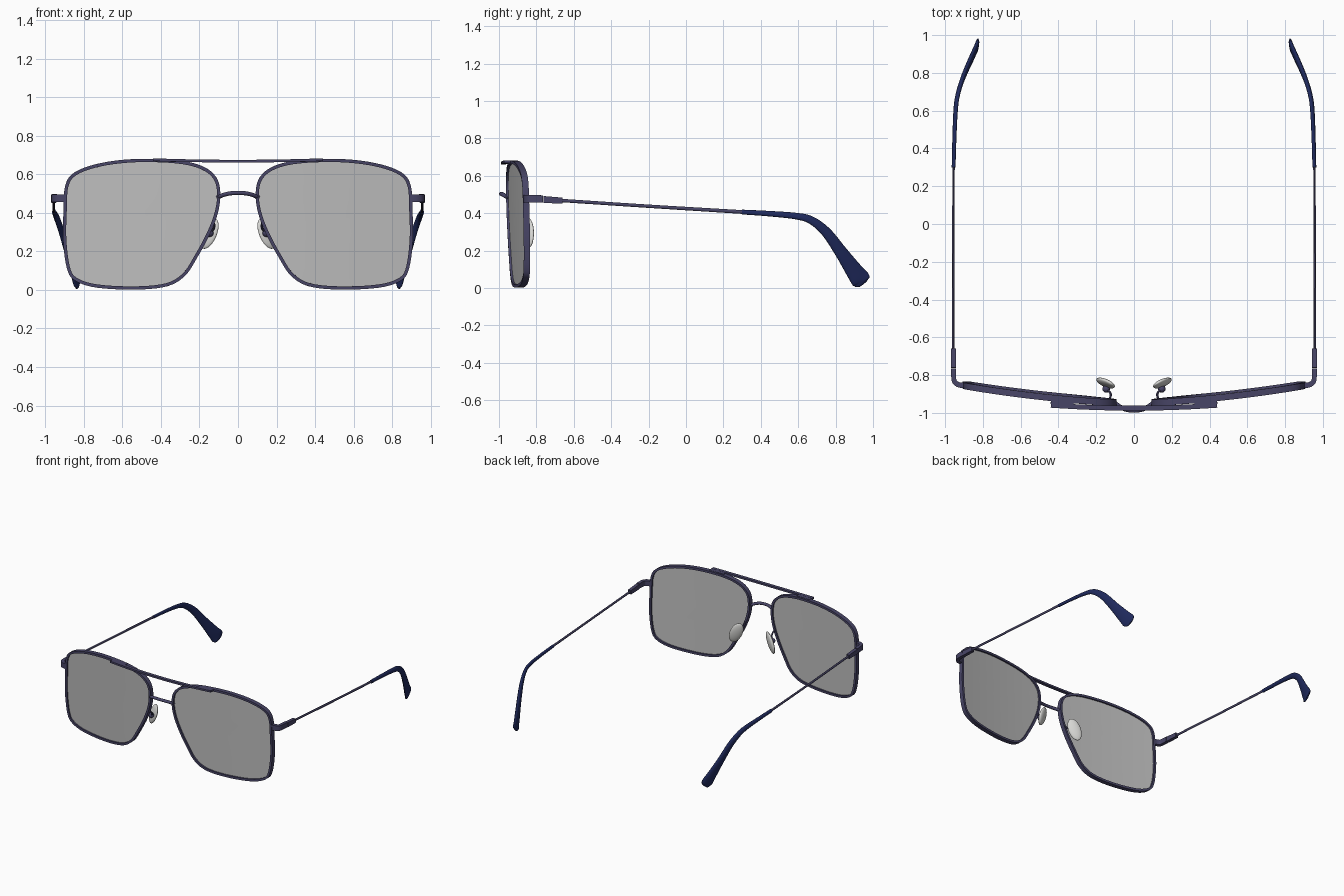
import bpy, bmesh, math
from mathutils import Vector, Matrix

cube = bpy.data.objects.get("Cube")
if cube:
    bpy.data.objects.remove(cube, do_unlink=True)


def material(name, color, roughness):
    mat = bpy.data.materials.new(name)
    mat.use_nodes = True
    mat.diffuse_color = (*color, 1)
    shader = mat.node_tree.nodes["Principled BSDF"]
    shader.inputs["Base Color"].default_value = (*color, 1)
    shader.inputs["Roughness"].default_value = roughness
    return mat


METAL = material("slate_violet_metal", (0.065, 0.06, 0.135), 0.4)
NAVY = material("navy_plastic", (0.014, 0.023, 0.11), 0.4)
LENS = material("grey_lens", (0.52, 0.52, 0.52), 0.3)
PAD = material("pale_pad", (0.68, 0.68, 0.66), 0.5)


def finish(name, bm, mat, angle=40):
    bmesh.ops.recalc_face_normals(bm, faces=bm.faces)
    mesh = bpy.data.meshes.new(name)
    bm.to_mesh(mesh)
    bm.free()
    mesh.materials.append(mat)
    obj = bpy.data.objects.new(name, mesh)
    bpy.context.collection.objects.link(obj)
    bpy.ops.object.select_all(action="DESELECT")
    obj.select_set(True)
    bpy.context.view_layer.objects.active = obj
    bpy.ops.object.shade_smooth_by_angle(angle=math.radians(angle))
    return obj


def spline(points, steps, closed=False):
    """Smooth curve through points of any dimension."""
    pts = [Vector(p) for p in points]
    n = len(pts)
    pick = (lambda i: pts[i % n]) if closed else (lambda i: pts[max(0, min(n - 1, i))])
    out = []
    for i in range(n if closed else n - 1):
        a, b, c, d = (pick(i + k) for k in (-1, 0, 1, 2))
        for s in range(steps):
            t = s / steps
            out.append(b + (c - a) * t / 2 + (a * 2 - b * 5 + c * 4 - d) * (t * t / 2)
                       + (b * 3 - a - c * 3 + d) * (t ** 3 / 2))
    return out if closed else out + [pts[-1]]


def sweep(name, path, ref, mat, sides=4, closed=False, angle=40):
    """Path entries hold x, y, z, size along ref, size across it."""
    bm = bmesh.new()
    rings, n = [], len(path)
    for i, p in enumerate(path):
        before = path[(i - 1) % n] if closed or i else p
        after = path[(i + 1) % n] if closed or i < n - 1 else p
        tangent = (after.xyz - before.xyz).normalized()
        a = Vector(ref)
        a = (a - tangent * a.dot(tangent)).normalized()
        b = tangent.cross(a)
        ring = []
        for k in range(sides):
            ang = math.tau * (k + 0.5) / sides
            ca, sa = math.cos(ang), math.sin(ang)
            grow = 0.5 / max(abs(ca), abs(sa)) if sides == 4 else 0.5
            ring.append(bm.verts.new(p.xyz + a * (ca * grow * p[3]) + b * (sa * grow * p[4])))
        rings.append(ring)
    for i in range(n if closed else n - 1):
        r, q = rings[i], rings[(i + 1) % n]
        for k in range(sides):
            m = (k + 1) % sides
            bm.faces.new((r[k], r[m], q[m], q[k]))
    if not closed:
        bm.faces.new(rings[0])
        bm.faces.new(rings[-1])
    return finish(name, bm, mat, angle)


def depth(x, z):
    """Wrapped front surface shared by lenses and rims."""
    u = x - 0.1
    return -0.945 + 0.06 * u + 0.065 * u * u + 0.02 * (0.5 - z)


# Lens outline, x and z
outline = spline([(.10, .50), (.12, .58), (.19, .635), (.32, .665), (.53, .671),
                  (.71, .65), (.84, .605), (.888, .54), (.897, .41), (.899, .26),
                  (.88, .115), (.84, .055), (.73, .02), (.53, .01), (.37, .027),
                  (.28, .08), (.22, .17), (.155, .29), (.113, .40)], 5, True)


def lens(name, s):
    bm = bmesh.new()
    center = Vector((.53, .35))
    fronts = []
    for offset in (-.005, .005):
        rings = []
        for scale in (1, .8, .6, .4, .2):
            pts = [center + (p - center) * scale for p in outline]
            rings.append([bm.verts.new((s * p.x, depth(*p) + offset, p.y)) for p in pts])
        hub = bm.verts.new((s * center.x, depth(*center) + offset, center.y))
        n = len(outline)
        for k in range(n):
            m = (k + 1) % n
            for r, q in zip(rings, rings[1:]):
                bm.faces.new((r[k], r[m], q[m], q[k]))
            bm.faces.new((rings[-1][k], rings[-1][m], hub))
        fronts.append(rings[0])
    f, b = fronts
    for k in range(n):
        m = (k + 1) % n
        bm.faces.new((f[k], f[m], b[m], b[k]))
    finish(name, bm, LENS)


def ellipsoid(name, center, axes, mat):
    bm = bmesh.new()
    bmesh.ops.create_uvsphere(bm, u_segments=24, v_segments=14, radius=1)
    basis = Matrix([Vector(a) for a in axes]).transposed().to_4x4()
    bm.transform(Matrix.Translation(center) @ basis)
    finish(name, bm, mat, 80)


for side, s in (("left", 1), ("right", -1)):
    def sided(points, steps):
        return spline([(s * p[0], *p[1:]) for p in points], steps)

    lens(side + "_lens", s)
    sweep(side + "_rim", [Vector((s * p.x, depth(*p), p.y, .034, .017)) for p in outline],
          (0, 1, 0), METAL, closed=True)

    # End piece wrapping round to the hinge, then the hinge block
    sweep(side + "_end_piece", sided([
        (.893, -.855, .476, .028, .04), (.925, -.852, .476, .028, .04),
        (.948, -.838, .476, .026, .04), (.955, -.81, .477, .025, .04),
        (.956, -.765, .476, .025, .038)], 5), (s, -.3, 0), METAL)
    sweep(side + "_hinge_block", sided([
        (.956, -.762, .473, .027, .037), (.956, -.66, .467, .025, .032)], 1),
        (1, 0, 0), METAL)

    # Slim temple and its broad dropped tip
    sweep(side + "_temple", sided([
        (.956, -.67, .468, .013, .018), (.957, -.2, .437, .013, .018),
        (.955, .32, .405, .013, .02)], 6), (1, 0, 0), METAL, sides=10)
    sweep(side + "_temple_tip", sided([
        (.955, .30, .406, .02, .026), (.951, .45, .397, .021, .03),
        (.945, .59, .384, .022, .036), (.936, .67, .362, .023, .044),
        (.914, .75, .298, .025, .055), (.882, .83, .19, .027, .07),
        (.85, .90, .09, .027, .095), (.836, .932, .047, .025, .108),
        (.831, .942, .03, .02, .09), (.828, .948, .021, .01, .05)], 5),
        (1, 0, .3 * s), NAVY, sides=16, angle=60)

    # Nose pad with its mount and wire arm
    ellipsoid(side + "_nose_pad", (s * .15, -.842, .293),
              [(s * .042, .024, 0), (s * -.008, .016, 0), (s * -.025, 0, .08)], PAD)
    ellipsoid(side + "_pad_mount", (s * .147, -.873, .295),
              [(.02, 0, 0), (0, .02, 0), (0, 0, .02)], METAL)
    wire = [(.135, -.935, .35), (.125, -.915, .345), (.125, -.895, .32), (.147, -.873, .295)]
    sweep(side + "_pad_arm", sided([(*p, .012, .012) for p in wire], 5),
          (.2, .1, 1), METAL, sides=8)

    # Stub joining the brow bar to the rim
    sweep(side + "_brow_stub", sided([
        (.32, -.945, .671, .036, .014), (.44, -.936, .675, .036, .014)], 1),
        (0, 1, 0), METAL)

# Brow bar and bridge across the middle
sweep("brow_bar", spline([(x, -.975 + .08 * x * x, .668 + .04 * x * x, .026, .014)
                          for x in (-.44, -.3, -.15, 0, .15, .3, .44)], 4),
      (0, 1, 0), METAL)
half = [(.105, -.945, .48), (.075, -.968, .493), (.04, -.982, .501)]
bridge = [(-x, y, z) for x, y, z in half] + [(0, -.987, .503)] + half[::-1]
sweep("bridge", spline([(*p, .025, .022) for p in bridge], 4), (0, 1, 0),
      METAL, sides=12)
